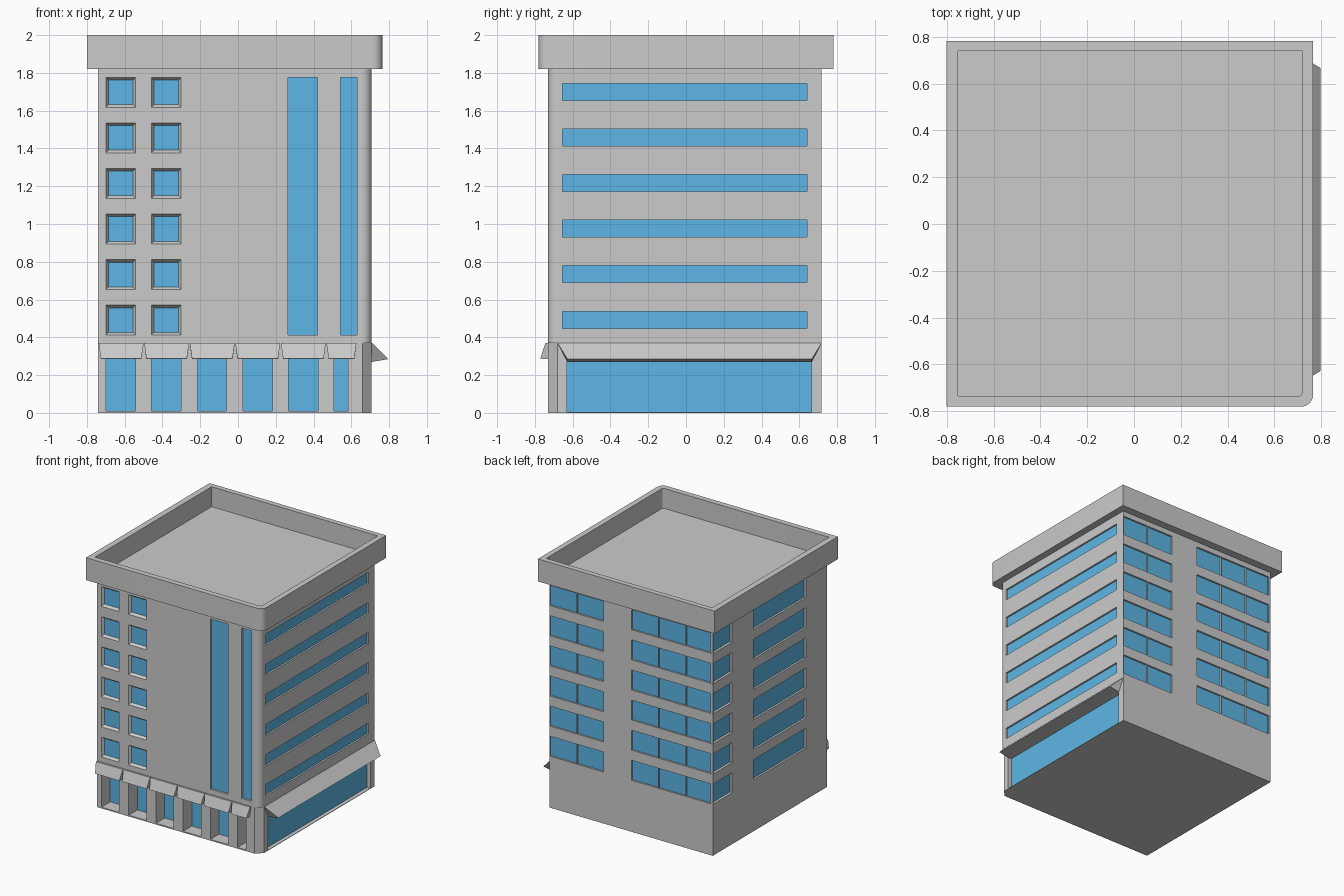
import bpy, bmesh, math

if "Cube" in bpy.data.objects:
    bpy.data.objects.remove(bpy.data.objects["Cube"])

X0, X1, Y0, Y1 = -0.74, 0.708, -0.73, 0.718   # wall planes
R, TOP, MID = 0.05, 1.82, 0.37                # corner size, wall top, shop floor top


def material(name, col):
    m = bpy.data.materials.new(name)
    m.diffuse_color = (*col, 1)
    m.use_nodes = True
    m.node_tree.nodes["Principled BSDF"].inputs["Base Color"].default_value = m.diffuse_color
    return m


MATS = [material("concrete grey", (0.6, 0.6, 0.6)),
        material("glass blue", (0.11, 0.47, 0.79))]


def finish(bm, name, smooth=False):
    bmesh.ops.remove_doubles(bm, verts=bm.verts, dist=1e-5)
    me = bpy.data.meshes.new(name)
    bm.to_mesh(me)
    bm.free()
    for m in MATS:
        me.materials.append(m)
    ob = bpy.data.objects.new(name, me)
    bpy.context.collection.objects.link(ob)
    if smooth:
        bpy.ops.object.select_all(action='DESELECT')
        ob.select_set(True)
        bpy.context.view_layer.objects.active = ob
        bpy.ops.object.shade_smooth_by_angle(angle=math.radians(30))
    return ob


def face(bm, pts, mat=0):
    f = bm.faces.new([bm.verts.new(p) for p in pts])
    f.material_index = mat


def facade(bm, place, ua, ub, openings):
    """Wall panel with recessed glazed openings (u0, u1, v0, v1, depth, taper)."""
    us = sorted({ua, ub} | {u for o in openings for u in o[:2]})
    vs = sorted({0, TOP} | {v for o in openings for v in o[2:4]})
    for a, b in zip(us, us[1:]):
        for c, d in zip(vs, vs[1:]):
            u, v = (a + b) / 2, (c + d) / 2
            if not any(o[0] < u < o[1] and o[2] < v < o[3] for o in openings):
                face(bm, [place(*p) for p in ((a, c, 0), (b, c, 0), (b, d, 0), (a, d, 0))])
    for a, b, c, d, dep, t in openings:
        rim = [place(*p) for p in ((a, c, 0), (b, c, 0), (b, d, 0), (a, d, 0))]
        a, b, c, d = a + t, b - t, c + t, d - t
        pane = [place(*p) for p in ((a, c, dep), (b, c, dep), (b, d, dep), (a, d, dep))]
        face(bm, pane, 1)
        for i in range(4):
            j = (i + 1) % 4
            face(bm, [rim[i], rim[j], pane[j], pane[i]])


STEP = 0.2412
rows = [round(0.412 + STEP * i, 4) for i in range(6)]
bm = bmesh.new()

# front: small windows, tall strips, shop bays
ops = [(x, x + 0.158, z, z + 0.158, 0.02, 0.014) for z in rows for x in (-0.7, -0.459)]
ops += [(0.266, 0.422, 0.412, 1.776, 0.016, 0), (0.543, 0.63, 0.412, 1.776, 0.016, 0)]
bays = [(-0.698 + STEP * i, -0.542 + STEP * i) for i in range(5)] + [(0.508, 0.583)]
ops += [(a, b, 0.01, 0.29, 0.11, 0) for a, b in bays]
facade(bm, lambda u, v, d: (u, Y0 + d, v), X0, X1 - R, ops)

# right: ribbon windows and shop front
ops = [(-0.655, 0.64, z + 0.036, z + 0.126, 0.014, 0) for z in rows]
ops.append((-0.63, 0.665, 0.004, 0.272, 0.03, 0))
facade(bm, lambda u, v, d: (X1 - d, u, v), Y0 + R, Y1, ops)

# back: two-pane and three-pane groups
ops = []
for z in rows:
    for i in (0, 1, 3, 4, 5):
        a = -X1 + i * (X1 - X0) / 6
        ops.append((a + 0.002, a + (X1 - X0) / 6 - 0.002, z, z + 0.16, 0.014, 0))
facade(bm, lambda u, v, d: (-u, Y1 - d, v), -X1, -X0, ops)

# left: corner pane and wide window
ops = []
for z in rows:
    ops += [(-Y1 + 0.002, -0.472, z, z + 0.16, 0.02, 0), (-0.2, 0.46, z, z + 0.16, 0.016, 0)]
facade(bm, lambda u, v, d: (X0 + d, -u, v), -Y1, -Y0, ops)


def arc(x1, y0, r, n):
    return [(x1 - r + r * math.sin(math.pi / 2 * i / n),
             y0 + r - r * math.cos(math.pi / 2 * i / n)) for i in range(n + 1)]


# street corner: flat chamfer below, rounded above
for n, za, zb in ((1, 0, MID), (6, MID, TOP)):
    pts = arc(X1, Y0, R, n)
    for p, q in zip(pts, pts[1:]):
        face(bm, [(*p, za), (*q, za), (*q, zb), (*p, zb)])
face(bm, [(*p, MID) for p in arc(X1, Y0, R, 6)][::-1])
face(bm, [(x, y, 0) for x, y in [(X0, Y0)] + arc(X1, Y0, R, 1) + [(X1, Y1), (X0, Y1)]][::-1])
finish(bm, "building_body", True)

# roof slab with parapet
bm = bmesh.new()


def ring(x0, x1, y0, y1, r, z):
    return [bm.verts.new((x, y, z)) for x, y in
            [(x0, y0)] + arc(x1, y0, r, 6) + [(x1, y1), (x0, y1)]]


outer, inner = (-0.8, 0.765, -0.78, 0.782, 0.05), (-0.752, 0.72, -0.735, 0.74, 0.02)
rings = [ring(*outer, TOP), ring(*outer, 2), ring(*inner, 2), ring(*inner, 1.84)]
for p, q in zip(rings, rings[1:]):
    for i in range(len(p)):
        j = (i + 1) % len(p)
        bm.faces.new([p[i], p[j], q[j], q[i]])
bm.faces.new(rings[0][::-1])
bm.faces.new(rings[-1])
finish(bm, "roof_parapet", True)


def awning(name, place, a, b, taper, profile):
    """Profile of (outward, z) points swept from a to b, ends drawn in towards the bottom."""
    bm = bmesh.new()
    ends = [[bm.verts.new(place(e + s * taper * min(1, (MID - z) / 0.083), o, z))
             for o, z in profile] for e, s in ((a, 1), (b, -1))]
    n = len(profile)
    for i in range(n):
        j = (i + 1) % n
        bm.faces.new([ends[0][i], ends[0][j], ends[1][j], ends[1][i]])
    bm.faces.new(ends[0])
    bm.faces.new(ends[1])
    bmesh.ops.recalc_face_normals(bm, faces=bm.faces)
    finish(bm, name)


# awnings over the shop bays and side shop front
edges = [X0 + 0.002 + STEP * i for i in range(6)] + [0.63]
for i in range(6):
    awning(f"front_awning_{i + 1}", lambda u, o, z: (u, Y0 - o, z),
           edges[i], edges[i + 1] - 0.003, 0.012,
           [(0, 0.285), (0.042, 0.287), (0.014, MID), (0, MID)])
awning("side_awning", lambda u, o, z: (X1 + o, u, z), Y0 + R, Y1, 0.052,
       [(0, 0.27), (0.089, 0.285), (0.002, MID), (0, MID)])
